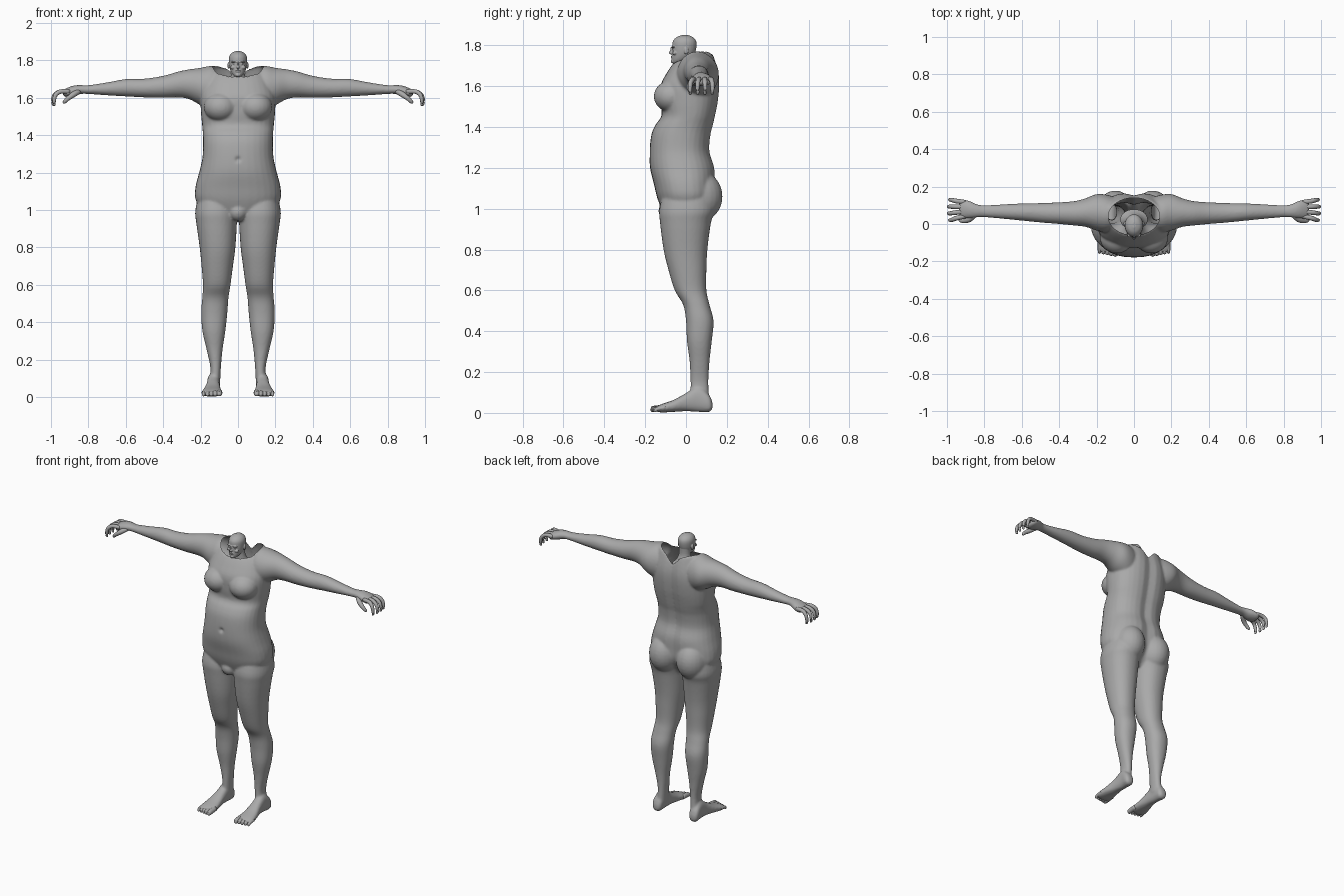
import bpy, bmesh, math
from mathutils import Vector, Matrix

cube = bpy.data.objects.get("Cube")
if cube:
    bpy.data.objects.remove(cube)

grey = bpy.data.materials.new("clay_grey")
grey.use_nodes = True
tone = (0.4, 0.4, 0.4, 1)
grey.diffuse_color = tone
grey.node_tree.nodes["Principled BSDF"].inputs["Base Color"].default_value = tone


def bridge(bm, rings):
    """Skin a list of point rings and cap both ends."""
    loops = [[bm.verts.new(p) for p in ring] for ring in rings]
    n = len(loops[0])
    faces = [bm.faces.new((a[i], a[(i + 1) % n], b[(i + 1) % n], b[i]))
             for a, b in zip(loops, loops[1:]) for i in range(n)]
    faces += [bm.faces.new(loops[0]), bm.faces.new(loops[-1])]
    bmesh.ops.recalc_face_normals(bm, faces=faces)


def smooth_path(keys, steps=4):
    """Catmull-Rom interpolation of equal-length tuples."""
    keys = [Vector(k) for k in keys]
    pts = [keys[0]] + keys + [keys[-1]]
    out = []
    for a, b, c, d in zip(pts, pts[1:], pts[2:], pts[3:]):
        for k in range(steps):
            t = k / steps
            out.append(b + (c - a) * (t / 2) + (a * 2 - b * 5 + c * 4 - d) * (t * t / 2)
                       + (b * 3 - a - c * 3 + d) * (t ** 3 / 2))
    return out + [keys[-1]]


def loft(bm, axis, sections, side=1, square=1.0, groove=0.0, n=32):
    """Sections are (position, low a, high a, low b, high b) across the axis."""
    rings = []
    for t, a0, a1, b0, b1 in smooth_path(sections):
        ring = []
        for i in range(n):
            c, s = math.cos(i * math.tau / n), math.sin(i * math.tau / n)
            a = (a0 + a1) / 2 + (a1 - a0) / 2 * math.copysign(abs(c) ** square, c)
            b = (b0 + b1) / 2 + (b1 - b0) / 2 * math.copysign(abs(s) ** square, s)
            if s > 0:
                b -= groove * math.exp(-(a / 0.035) ** 2)
            p = {"x": (t, a, b), "y": (a, t, b), "z": (a, b, t)}[axis]
            ring.append((p[0] * side, p[1], p[2]))
        rings.append(ring)
    bridge(bm, rings)


def tube(bm, keys, side=1, n=10):
    """Tapered digit through (x, y, z, radius) keys, with a rounded tip."""
    pts = smooth_path(keys, 3)
    rings = []
    for i, p in enumerate(pts):
        d = pts[min(i + 1, len(pts) - 1)].xyz - pts[max(i - 1, 0)].xyz
        q = d.to_track_quat("Z", "Y")
        ring = []
        for k in range(n):
            w = k * math.tau / n
            v = p.xyz + q @ Vector((math.cos(w), math.sin(w), 0)) * p.w
            ring.append((v.x * side, v.y, v.z))
        rings.append(ring)
    bridge(bm, rings)


def ball(bm, centre, size):
    m = Matrix.Translation(centre) @ Matrix.Diagonal((*size, 1))
    bmesh.ops.create_uvsphere(bm, u_segments=24, v_segments=16, radius=1, matrix=m)


def finish(bm, name, voxel=0, relax=0):
    """Make an object; optionally fuse its pieces into one skin."""
    mesh = bpy.data.meshes.new(name)
    bm.to_mesh(mesh)
    bm.free()
    ob = bpy.data.objects.new(name, mesh)
    bpy.context.collection.objects.link(ob)
    if voxel:
        rm = ob.modifiers.new("fuse", "REMESH")
        rm.mode, rm.voxel_size = "VOXEL", voxel
        sm = ob.modifiers.new("relax", "SMOOTH")
        sm.factor, sm.iterations = 0.5, relax
        deps = bpy.context.evaluated_depsgraph_get()
        ob.data = bpy.data.meshes.new_from_object(ob.evaluated_get(deps))
        ob.modifiers.clear()
    ob.data.materials.clear()
    ob.data.materials.append(grey)
    ob.data.polygons.foreach_set("use_smooth", [True] * len(ob.data.polygons))
    return ob


# Torso: half width, front and back at each height
torso = [(.94, .10, -.08, .07), (.98, .17, -.11, .10), (1.05, .225, -.14, .14),
         (1.12, .228, -.157, .145), (1.2, .208, -.176, .143), (1.28, .19, -.178, .12),
         (1.36, .187, -.17, .125), (1.41, .188, -.15, .137), (1.455, .192, -.12, .147),
         (1.52, .198, -.125, .16), (1.6, .2, -.125, .168), (1.66, .185, -.097, .165),
         (1.72, .16, -.055, .15), (1.762, .14, 0, .132), (1.775, .12, .03, .11)]
leg = [(1.12, .03, .2, -.1, .12), (1.0, .005, .228, -.13, .14), (.93, .006, .223, -.127, .122),
       (.8, .014, .205, -.11, .105), (.7, .027, .195, -.086, .1), (.6, .04, .187, -.055, .1),
       (.53, .051, .191, -.014, .115), (.45, .057, .197, 0, .135), (.35, .068, .19, .005, .126),
       (.25, .083, .167, .018, .115), (.15, .092, .147, .022, .11), (.06, .096, .155, .02, .115)]
arm = [(.06, -.02, .13, 1.54, 1.75), (.14, -.045, .155, 1.535, 1.77), (.2, -.035, .16, 1.56, 1.76),
       (.26, -.015, .137, 1.592, 1.752), (.32, -.008, .122, 1.602, 1.74),
       (.4, 0, .116, 1.6, 1.717), (.5, .008, .112, 1.602, 1.702), (.6, .018, .11, 1.607, 1.7),
       (.7, .028, .105, 1.613, 1.682), (.8, .036, .1, 1.62, 1.667), (.84, .035, .106, 1.62, 1.668),
       (.88, .03, .124, 1.608, 1.665), (.92, .03, .13, 1.603, 1.65), (.937, .05, .11, 1.615, 1.64)]
foot = [(.13, .12, .15, .02, .05), (.112, .103, .167, .004, .09), (.06, .1, .165, .005, .13),
        (.0, .097, .17, .008, .097), (-.06, .09, .185, .005, .064),
        (-.12, .085, .195, .002, .043), (-.15, .1, .185, .008, .03)]

body_bm = bmesh.new()
loft(body_bm, "z", [(z, -w, w, f, b) for z, w, f, b in torso], square=0.85, groove=0.016)
ball(body_bm, (0, -.085, .99), (.05, .05, .05))
for side in (1, -1):
    loft(body_bm, "z", leg, side, square=0.92)
    loft(body_bm, "x", arm, side)
    loft(body_bm, "y", foot, side, square=0.85)
    ball(body_bm, (side * .093, -.07, 1.55), (.09, .088, .078))
    ball(body_bm, (side * .1, .065, 1.06), (.1, .114, .125))
body = finish(body_bm, "body", voxel=0.007, relax=6)

# Open neckline and navel
bm = bmesh.new()
bm.from_mesh(body.data)
rx, ry, cy = .137, .1, .04


def reach(v):
    return math.hypot(v.co.x / rx, (v.co.y - cy) / ry)


bmesh.ops.delete(bm, geom=[v for v in bm.verts if v.co.z > 1.6 and reach(v) < 1], context="VERTS")
for v in bm.verts:
    if v.is_boundary:
        r = reach(v)
        v.co.x /= r
        v.co.y = cy + (v.co.y - cy) / r
    elif v.co.y < 0:
        d = math.hypot(v.co.x, v.co.z - 1.27)
        v.co.y += .012 * math.exp(-(d / .013) ** 2)
bm.to_mesh(body.data)
bm.free()

# Hands and toes
for side, label in ((1, "left"), (-1, "right")):
    bm = bmesh.new()
    for i in range(4):
        u = i - 1.5
        long = .006 * (1.5 - abs(u))
        y = .079 + .025 * u
        tip = .075 + .036 * u
        tube(bm, [(.9, y, 1.633, .012), (.95, (y + tip) / 2, 1.633, .0125),
                  (.977 + long, tip, 1.612, .011), (.984 + long, tip, 1.575, .0095),
                  (.98 + long, tip, 1.56, .006), (.979 + long, tip, 1.557, .001)], side)
    tube(bm, [(.85, .05, 1.635, .014), (.88, .025, 1.617, .015), (.91, .016, 1.595, .012),
              (.93, .02, 1.575, .009), (.934, .022, 1.57, .001)], side)
    finish(bm, label + "_fingers")
    bm = bmesh.new()
    for i in range(5):
        x, r = .1 + .021 * i, .016 - .0015 * i
        end = -.175 + .004 * i
        tube(bm, [(x, -.1, .025, r), (x, end + .02, .02, r), (x, end + .006, r, r * .8),
                  (x, end, r, .001)], side)
    finish(bm, label + "_toes")

# Head with neck, ears and face
bm = bmesh.new()
neck = [(1.655, -.075, .075, -.03, .08), (1.68, -.05, .05, -.022, .062),
        (1.72, -.037, .037, -.022, .046), (1.77, -.036, .036, -.02, .045)]
skull = [(1.712, -.016, .016, -.066, -.035), (1.728, -.032, .032, -.07, .01),
         (1.755, -.044, .044, -.069, .04), (1.79, -.049, .049, -.068, .051),
         (1.82, -.047, .047, -.064, .05), (1.84, -.033, .033, -.046, .034),
         (1.85, -.01, .01, -.02, .01)]
loft(bm, "z", neck)
loft(bm, "z", skull)
ball(bm, (0, -.071, 1.764), (.009, .014, .009))
ball(bm, (0, -.067, 1.778), (.006, .01, .018))
ball(bm, (0, -.068, 1.745), (.016, .007, .003))
ball(bm, (0, -.067, 1.739), (.014, .007, .003))
ball(bm, (0, -.066, 1.722), (.014, .009, .009))
for side in (1, -1):
    ball(bm, (side * .05, .002, 1.773), (.006, .011, .018))
    ball(bm, (side * .02, -.061, 1.792), (.017, .01, .005))
    ball(bm, (side * .019, -.06, 1.781), (.009, .007, .005))
    ball(bm, (side * .027, -.055, 1.762), (.014, .011, .01))
finish(bm, "head", voxel=0.0025, relax=2)
